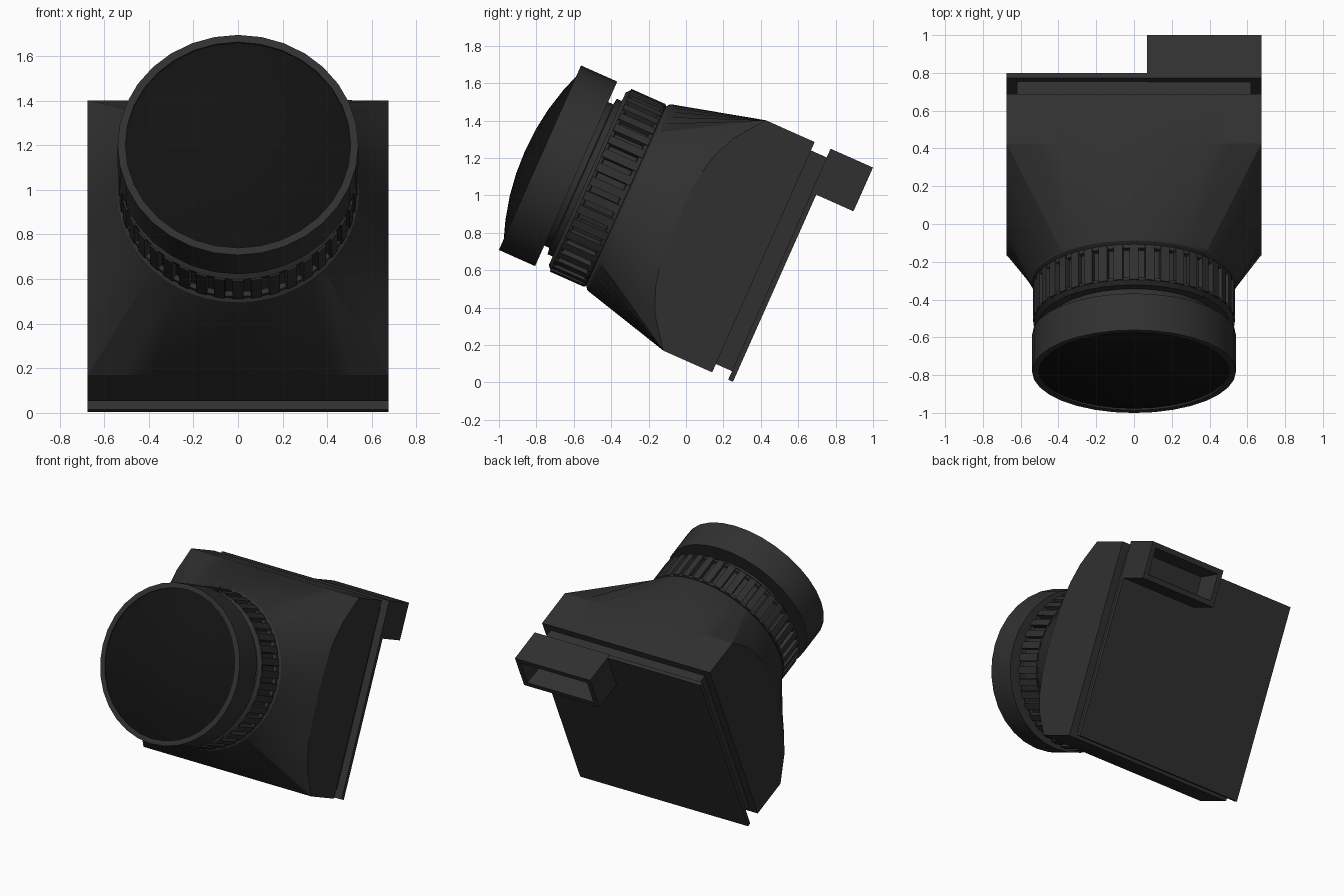
import bpy, bmesh, math
from mathutils import Matrix, Vector

if "Cube" in bpy.data.objects:
    bpy.data.objects.remove(bpy.data.objects["Cube"])

# Everything is built with the lens axis along local Y, then tilted upward
TILT = Matrix.Rotation(math.radians(-24), 4, 'X')
CZ = 0.78      # height of the lens axis above the local base
HALF = 0.674   # half width of the square housing


def material(name, grey):
    m = bpy.data.materials.new(name)
    m.diffuse_color = (grey, grey, grey, 1)
    m.use_nodes = True
    m.node_tree.nodes["Principled BSDF"].inputs["Base Color"].default_value = m.diffuse_color
    return m


BLACK = material("black_plastic", 0.03)
GLASS = material("dark_glass", 0.006)


def finish(name, bm, mat=BLACK, smooth=None):
    bmesh.ops.recalc_face_normals(bm, faces=bm.faces[:])
    bm.transform(TILT)
    me = bpy.data.meshes.new(name)
    bm.to_mesh(me)
    bm.free()
    me.materials.append(mat)
    ob = bpy.data.objects.new(name, me)
    bpy.context.collection.objects.link(ob)
    if smooth:
        bpy.ops.object.select_all(action='DESELECT')
        ob.select_set(True)
        bpy.context.view_layer.objects.active = ob
        bpy.ops.object.shade_smooth_by_angle(angle=math.radians(smooth))
    return ob


def add_box(bm, x, y, z):
    size = [b - a for a, b in (x, y, z)]
    mid = Vector([(a + b) / 2 for a, b in (x, y, z)])
    return bmesh.ops.create_cube(
        bm, size=1, matrix=Matrix.Translation(mid) @ Matrix.Diagonal((*size, 1)))


def box(name, x, y, z):
    bm = bmesh.new()
    add_box(bm, x, y, z)
    return finish(name, bm)


def bridge(bm, a, b):
    for i in range(len(a)):
        j = (i + 1) % len(a)
        bm.faces.new((a[i], a[j], b[j], b[i]))


def revolve(bm, profile, n):
    """Spin (radius, y) points round the lens axis; zero radius closes the end."""
    last = None
    for r, y in profile:
        ring = [bm.verts.new((r * math.sin(t), y, CZ + r * math.cos(t)))
                for t in (2 * math.pi * i / n for i in range(n))]
        if last:
            bridge(bm, last, ring)
        last = ring
    bmesh.ops.remove_doubles(bm, verts=bm.verts[:], dist=1e-5)


# Housing: round front blending into a square box, with arched side edges
bm = bmesh.new()
N = 48
rings = [[] for _ in range(5)]
for i in range(N):
    t = 2 * math.pi * i / N
    s, c = math.sin(t), math.cos(t)
    k = HALF / max(abs(s), abs(c))
    x, z = k * s, k * c
    y = -0.18
    if abs(s) > abs(c) + 1e-6:
        y -= 0.215 * (1 - (abs(z) / HALF) ** 3)
    for ring, p in zip(rings, ((0.52 * s, -0.70, 0.52 * c), (0.542 * s, -0.685, 0.542 * c),
                               (0.548 * s, -0.67, 0.548 * c), (x, y, z), (x, 0.106, z))):
        ring.append(bm.verts.new((p[0], p[1], CZ + p[2])))
for a, b in zip(rings, rings[1:]):
    bridge(bm, a, b)
bm.faces.new(rings[0])
bm.faces.new(rings[-1])
finish("housing", bm, smooth=25)

# Recessed spacer and rear plate
box("spacer", (-0.62, 0.62), (0.10, 0.21), (0.155, 1.405))
box("rear_plate", (-HALF, HALF), (0.20, 0.228), (0.105, 1.454))

# Eyepiece block with a funnel-shaped opening in its back face
bm = bmesh.new()
add_box(bm, (0.07, HALF), (0.198, 0.446), (1.2, 1.456))
back = max(bm.faces, key=lambda f: f.calc_center_median().y)
bmesh.ops.inset_region(bm, faces=[back], thickness=0.05)
bmesh.ops.inset_region(bm, faces=[back], thickness=0.045)
for v in back.verts:
    v.co.y -= 0.13
finish("eyepiece", bm)

# Focus ring: chamfered drum with raised grip ribs
bm = bmesh.new()
revolve(bm, [(0, -0.925), (0.505, -0.925), (0.528, -0.905), (0.528, -0.89), (0.508, -0.885),
             (0.508, -0.725), (0.53, -0.72), (0.53, -0.70), (0.505, -0.69), (0, -0.69)], 40)
RIBS = 40
for i in range(RIBS):
    rib = add_box(bm, (-0.024, 0.024), (-0.905, -0.705), (0.49, 0.535))
    turn = Matrix.Translation((0, 0, CZ)) @ Matrix.Rotation(2 * math.pi * i / RIBS, 4, 'Y')
    bmesh.ops.transform(bm, matrix=turn, verts=rib["verts"])
finish("focus_ring", bm)

# Stepped neck between the ring and the lens hood
bm = bmesh.new()
revolve(bm, [(0, -1.0), (0.42, -1.0), (0.42, -0.96), (0.455, -0.955), (0.455, -0.91), (0, -0.91)], 32)
finish("neck", bm, smooth=30)

# Front lens hood
bm = bmesh.new()
revolve(bm, [(0, -1.15), (0.505, -1.15), (0.505, -1.202), (0.54, -1.202), (0.54, -0.99), (0, -0.99)], 32)
finish("lens_hood", bm, smooth=30)

# Bulging front glass
bm = bmesh.new()
revolve(bm, [(0.505, -1.15), (0.505, -1.192), (0.38, -1.235), (0.255, -1.266), (0.128, -1.284), (0, -1.29)], 32)
finish("front_glass", bm, GLASS, smooth=30)
